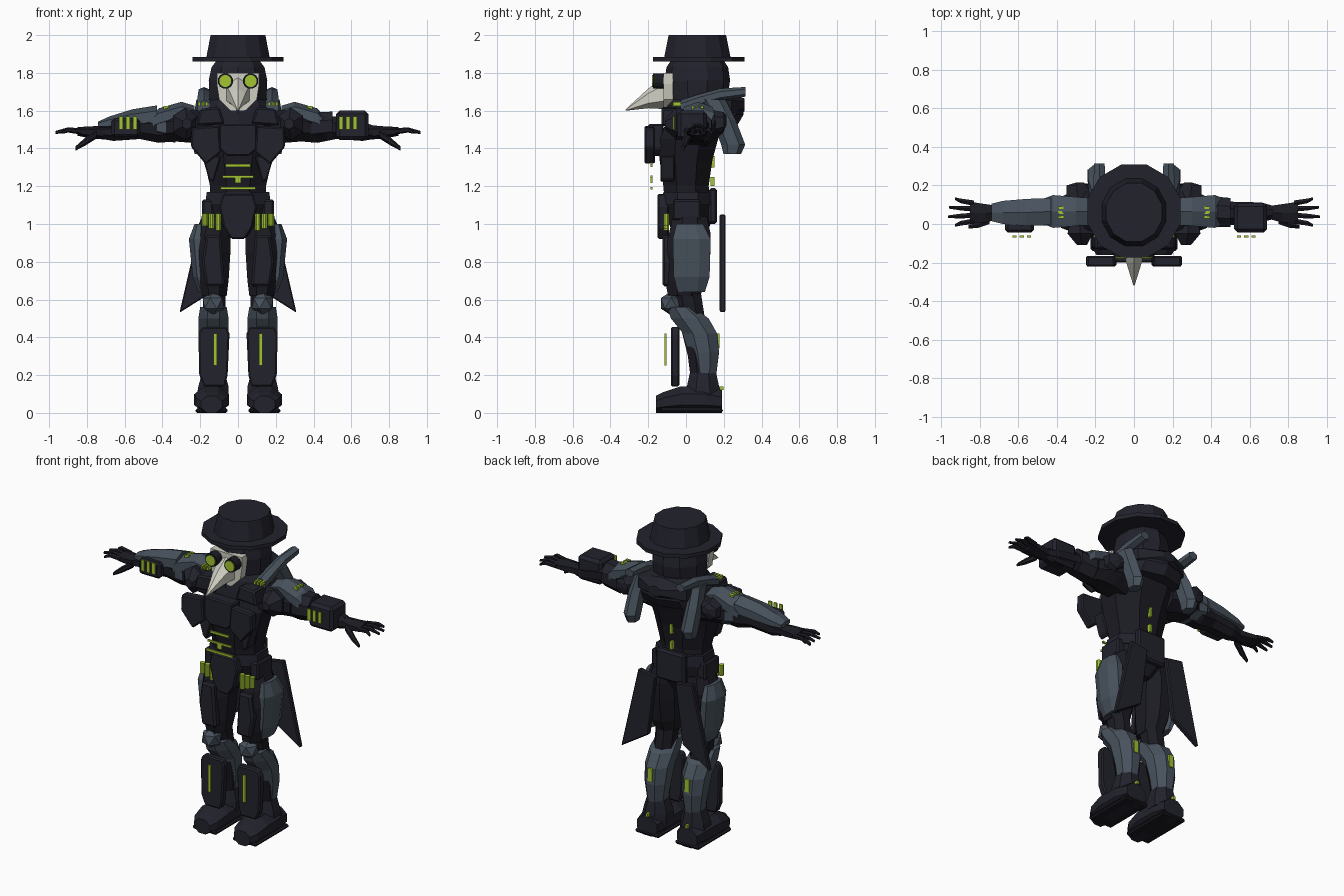
import bpy, bmesh, math
from mathutils import Vector


def material(name, r, g, b):
    m = bpy.data.materials.new(name)
    m.diffuse_color = (r, g, b, 1)
    return m


CLOTH = material("dark cloth", 0.011, 0.011, 0.017)
ARMOR = material("dark armor", 0.016, 0.016, 0.026)
SLATE = material("slate grey", 0.065, 0.085, 0.11)
GLOW = material("glow green", 0.36, 0.56, 0.03)
BONE = material("bone white", 0.62, 0.62, 0.54)
ORDER = {"X": (0, 1, 2), "Y": (1, 0, 2), "Z": (2, 0, 1)}


def finish(name, bm, mat, s=1):
    for v in bm.verts:
        v.co.x *= s
    bmesh.ops.recalc_face_normals(bm, faces=bm.faces)
    me = bpy.data.meshes.new(name)
    bm.to_mesh(me)
    bm.free()
    me.materials.append(mat)
    ob = bpy.data.objects.new(name, me)
    bpy.context.collection.objects.link(ob)
    return ob


def loft(name, axis, secs, mat, n=8, s=1):
    """Rings (position, centre a, centre b, radius a, radius b) along an axis."""
    bm = bmesh.new()
    k = 1 / math.cos(math.pi / n)
    rings = []
    for p, ca, cb, ra, rb in secs:
        ring = []
        for i in range(n):
            t = 2 * math.pi * (i + 0.5) / n
            co = Vector()
            i0, i1, i2 = ORDER[axis]
            co[i0] = p
            co[i1] = ca + ra * k * math.cos(t)
            co[i2] = cb + rb * k * math.sin(t)
            ring.append(bm.verts.new(co))
        rings.append(ring)
    for a, b in zip(rings, rings[1:]):
        for i in range(n):
            j = (i + 1) % n
            bm.faces.new((a[i], a[j], b[j], b[i]))
    bm.faces.new(rings[0])
    bm.faces.new(rings[-1])
    return finish(name, bm, mat, s)


def plate(name, pts, y0, y1, mat, s=1, bevel=0.0):
    """Outline in x and z, given thickness in y."""
    bm = bmesh.new()
    a = [bm.verts.new((x, y0, z)) for x, z in pts]
    b = [bm.verts.new((x, y1, z)) for x, z in pts]
    bm.faces.new(a)
    bm.faces.new(b)
    for i in range(len(pts)):
        j = (i + 1) % len(pts)
        bm.faces.new((a[i], a[j], b[j], b[i]))
    ob = finish(name, bm, mat, s)
    if bevel:
        mod = ob.modifiers.new("bevel", "BEVEL")
        mod.width, mod.segments = bevel, 1
    return ob


def box(name, x0, x1, y0, y1, z0, z1, mat, s=1, bevel=0.0):
    return plate(name, [(x0, z0), (x1, z0), (x1, z1), (x0, z1)], y0, y1, mat, s, bevel)


def both(pts):
    """Close a half outline by mirroring it in x."""
    return pts + [(-x, z) for x, z in reversed(pts)]


# Hat, hooded head and shoulder cowl
loft("hat_brim", "Z", [(1.86, 0, .067, .242, .242), (1.885, 0, .067, .242, .242)], ARMOR, 12)
loft("hat_crown", "Z", [(1.88, 0, .06, .168, .176), (2.0, 0, .06, .145, .152)], ARMOR, 12)
loft("hood", "Z", [(1.56, 0, .07, .13, .14), (1.66, 0, .06, .15, .15), (1.76, 0, .06, .155, .165),
                   (1.83, 0, .06, .14, .155), (1.87, 0, .06, .11, .13)], ARMOR, 10)
loft("cowl", "Z", [(1.52, 0, .07, .23, .19), (1.58, 0, .09, .215, .205), (1.63, 0, .09, .18, .20),
                   (1.69, 0, .08, .13, .15)], ARMOR, 10)
loft("cowl_back", "Y", [(.12, 0, 1.62, .2, .07), (.24, 0, 1.62, .17, .06),
                        (.31, 0, 1.63, .04, .03)], ARMOR, 6)

# Beaked mask
plate("mask", both([(.04, 1.6), (.1, 1.66), (.112, 1.74), (.11, 1.8)]), -.12, -.07, BONE)
loft("beak", "Y", [(-.12, 0, 1.692, .06, .072), (-.2, 0, 1.665, .04, .045), (-.32, 0, 1.603, .003, .003)], BONE, 6)
for s, side in ((1, "left"), (-1, "right")):
    loft("eye_ring_" + side, "Y", [(-.175, .067, 1.757, .04, .04), (-.115, .067, 1.757, .04, .04)], CLOTH, 12, s)
    loft("eye_lens_" + side, "Y", [(-.18, .067, 1.757, .031, .031), (-.17, .067, 1.757, .031, .031)], GLOW, 12, s)

# Torso, belt and pelvis
loft("torso", "Z", [(1.08, 0, .01, .15, .12), (1.2, 0, .0, .148, .12), (1.34, 0, 0, .18, .14),
                    (1.45, 0, .01, .205, .16), (1.54, 0, .05, .21, .15), (1.6, 0, .07, .15, .13)], CLOTH)
loft("belt", "Z", [(1.1, 0, .01, .175, .135), (1.17, 0, .01, .165, .13)], ARMOR)
loft("pelvis", "Z", [(.93, 0, .02, .06, .08), (1.0, 0, .02, .15, .11), (1.1, 0, .01, .17, .125)], CLOTH)
plate("groin_plate", both([(.035, .92), (.075, .98), (.1, 1.09), (.08, 1.16)]), -.15, -.09, ARMOR, 1, .008)
box("back_pouch", -.1, .1, .12, .165, 1.0, 1.19, ARMOR, 1, .012)
plate("chest_centre_plate", both([(.06, 1.36), (.1, 1.4), (.1, 1.53)]), -.2, -.12, ARMOR, 1, .008)
for i, (w, z, h) in enumerate(((.065, 1.31, .007), (.083, 1.25, .006), (.016, 1.23, .014), (.092, 1.19, .007))):
    box("belly_light_%d" % i, -w, w, -.188, -.178, z - h, z + h, GLOW)
for i, (z0, z1) in enumerate(((1.3, 1.36), (1.2, 1.25))):
    box("spine_light_%d" % i, -.009, .009, .13, .152, z0, z1, GLOW)

for s, side in ((1, "left"), (-1, "right")):
    def nm(part):
        return part + "_" + side

    # Chest and shoulder armour
    plate(nm("chest_plate"), [(.09, 1.38), (.17, 1.315), (.25, 1.41), (.245, 1.51), (.1, 1.52)],
          -.22, -.165, ARMOR, s, .008)
    plate(nm("rib_plate"), [(.09, 1.36), (.13, 1.22), (.155, 1.24), (.19, 1.36)], -.135, -.06, ARMOR, s, .006)
    plate(nm("collar_plate"), [(.07, 1.53), (.22, 1.52), (.2, 1.61), (.1, 1.62)], -.13, 0, ARMOR, s, .01)
    loft(nm("shoulder"), "X", [(.15, .06, 1.5, .11, .09), (.25, .06, 1.52, .135, .09), (.31, .065, 1.52, .11, .085),
                               (.38, .06, 1.51, .08, .07)], CLOTH, 8, s)
    loft(nm("shoulder_plate_front"), "Y", [(-.11, .27, 1.53, .025, .025), (-.05, .28, 1.53, .065, .075),
                                           (.02, .28, 1.53, .05, .06)], ARMOR, 6, s)
    loft(nm("shoulder_plate_back"), "Y", [(.1, .28, 1.53, .07, .07), (.2, .3, 1.54, .05, .045),
                                          (.215, .28, 1.55, .02, .02)], ARMOR, 6, s)
    loft(nm("shoulder_guard"), "X", [(.23, .065, 1.58, .07, .04), (.3, .065, 1.595, .075, .045),
                                     (.42, .065, 1.56, .085, .045), (.46, .065, 1.53, .07, .03)], SLATE, 6, s)
    for i, y in enumerate((.035, .06, .085)):
        box(nm("shoulder_light_%d" % i), .365, .395, y - .007, y + .007, 1.575, 1.625, GLOW, s)

    # Back pipes and hanging packs
    loft(nm("back_pipe"), "Y", [(-.03, .18, 1.62, .035, .03), (.06, .18, 1.65, .035, .03),
                                (.18, .18, 1.685, .03, .028), (.315, .18, 1.7, .028, .022)], SLATE, 6, s)
    loft(nm("hanging_pack"), "Z", [(1.37, .2, .245, .03, .04), (1.42, .2, .25, .04, .055), (1.55, .2, .2, .038, .055),
                                   (1.66, .19, .14, .03, .06)], SLATE, 6, s)
    for i, x in enumerate((.165, .185, .205)):
        box(nm("collar_light_%d" % i), x - .006, x + .006, -.07, -.02, 1.625, 1.645, GLOW, s)

    # Arm and hand
    loft(nm("arm"), "X", [(.3, .06, 1.51, .075, .07), (.42, .06, 1.5, .07, .07), (.52, .055, 1.51, .06, .06),
                          (.66, .06, 1.49, .052, .05), (.72, .06, 1.485, .035, .035)], CLOTH, 8, s)
    loft(nm("palm"), "X", [(.7, .06, 1.485, .033, .033), (.77, .055, 1.485, .048, .028),
                           (.85, .06, 1.49, .055, .02)], CLOTH, 6, s)
    for i, (y, tip) in enumerate(((.015, .93), (.045, .965), (.078, .96), (.108, .93))):
        yt = .06 + (y - .06) * 1.5
        loft(nm("finger_%d" % i), "X", [(.83, y, 1.49, .014, .014), (.9, (y + yt) / 2, 1.498, .012, .012),
                                        (tip, yt, 1.485, .007, .007)], CLOTH, 6, s)
    loft(nm("thumb"), "X", [(.75, .02, 1.475, .02, .02), (.81, -.005, 1.435, .016, .018),
                            (.86, -.015, 1.4, .008, .01)], CLOTH, 6, s)
    for i, x in enumerate((.545, .583, .62)):
        box(nm("arm_light_%d" % i), x - .011, x + .011, -.07, -.06, 1.5, 1.57, GLOW, s)

    # Hip vials and tail panel
    for i, x in enumerate((.105, .14, .175)):
        loft(nm("vial_%d" % i), "Z", [(.965 + .012 * i, x, -.105, .015, .015), (1.055, x, -.105, .015, .015)],
             GLOW, 8, s)
    box(nm("hip_pouch"), .13, .19, -.07, .08, 1.02, 1.13, ARMOR, s, .01)
    plate(nm("coat_tail"), [(.07, 1.03), (.19, 1.05), (.31, .53), (.12, .65)], .178, .21, ARMOR, s, .006)

    # Thigh, knee and calf
    loft(nm("thigh"), "Z", [(.62, .125, -.01, .065, .085), (.7, .13, -.0, .08, .11), (.85, .135, .01, .095, .12),
                            (.95, .135, .02, .095, .11), (1.04, .12, .02, .07, .09)], CLOTH, 8, s)
    loft(nm("thigh_guard"), "Z", [(.64, .185, .03, .025, .07), (.72, .2, .03, .04, .095), (.92, .215, .03, .045, .1),
                                  (1.0, .205, .02, .025, .07)], SLATE, 8, s)
    plate(nm("thigh_front_plate"), [(.07, .67), (.17, .67), (.19, .8), (.17, .94), (.09, .94)],
          -.125, -.07, ARMOR, s, .012)
    loft(nm("lower_leg"), "Z", [(.14, .13, .09, .05, .06), (.3, .13, .08, .06, .07), (.5, .125, .03, .06, .07),
                                (.66, .125, .0, .06, .075)], CLOTH, 8, s)
    loft(nm("calf_guard"), "Z", [(.2, .13, .1, .055, .06), (.32, .13, .095, .072, .08), (.42, .13, .075, .078, .09),
                                 (.5, .13, .02, .08, .1), (.56, .13, -.03, .07, .07)], SLATE, 8, s)
    bm = bmesh.new()
    bmesh.ops.create_icosphere(bm, subdivisions=1, radius=.064)
    for v in bm.verts:
        v.co += Vector((.13, -.078, .58))
    finish(nm("knee_cap"), bm, SLATE, s)
    plate(nm("shin_plate"), [(.07, .14), (.18, .14), (.205, .2), (.21, .42), (.19, .455), (.06, .455),
                             (.045, .42), (.055, .2)], -.08, -.035, ARMOR, s, .008)
    box(nm("shin_light"), .112, .13, -.115, -.103, .25, .42, GLOW, s)
    box(nm("calf_light"), .115, .145, .15, .178, .34, .42, GLOW, s)

    # Boot
    loft(nm("boot"), "Y", [(-.16, .14, .045, .055, .045), (-.12, .14, .055, .08, .055), (-.03, .14, .07, .092, .07),
                           (.1, .14, .07, .088, .07), (.19, .14, .06, .07, .06)], ARMOR, 8, s)
    box(nm("boot_sole"), .055, .225, -.14, .195, 0, .025, CLOTH, s, .01)
    loft(nm("boot_cuff"), "Z", [(.08, .135, .09, .085, .1), (.14, .13, .09, .08, .085), (.21, .13, .09, .06, .07)],
         ARMOR, 8, s)
    box(nm("heel_light"), .13, .145, .17, .198, .12, .14, GLOW, s)

# Different forearm guards on each side
box("forearm_box_left", .52, .69, -.045, .11, 1.445, 1.6, ARMOR, 1, .018)
loft("forearm_guard_right", "X", [(.43, .065, 1.57, .07, .05), (.56, .06, 1.555, .07, .045),
                                  (.68, .06, 1.535, .06, .03), (.74, .06, 1.525, .045, .015)], SLATE, 6, -1)
box("forearm_box_right", .52, .67, -.045, .08, 1.46, 1.56, ARMOR, -1, .015)
loft("upper_arm_guard_left", "X", [(.39, .065, 1.51, .08, .08), (.5, .06, 1.52, .075, .075)], ARMOR, 8)
loft("upper_arm_guard_right", "X", [(.33, .065, 1.5, .08, .07), (.43, .065, 1.52, .08, .07)], SLATE, 8, -1)
